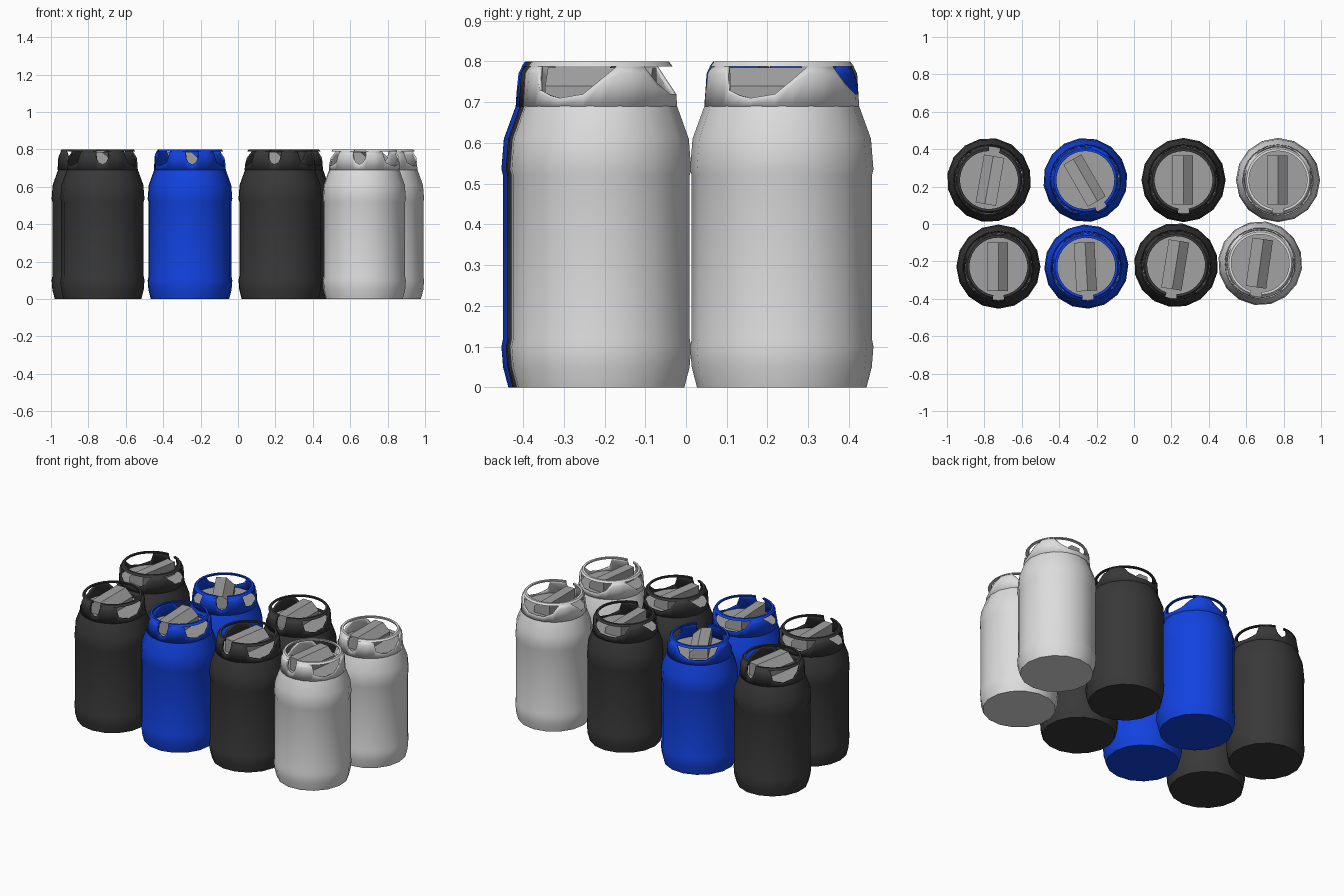
import bpy, bmesh, math
from mathutils import Matrix

cube = bpy.data.objects.get("Cube")
if cube:
    bpy.data.objects.remove(cube, do_unlink=True)


def material(name, rgb):
    m = bpy.data.materials.new(name)
    m.use_nodes = True
    m.diffuse_color = (*rgb, 1)
    m.node_tree.nodes["Principled BSDF"].inputs["Base Color"].default_value = (*rgb, 1)
    return m


BLACK = material("charcoal", (0.04, 0.04, 0.04))
BLUE = material("blue", (0.006, 0.055, 0.75))
WHITE = material("light_grey", (0.72, 0.72, 0.72))
GREY = material("valve_grey", (0.36, 0.36, 0.36))


def finish(bm, name, mat, place, smooth=40, thickness=0):
    bmesh.ops.recalc_face_normals(bm, faces=bm.faces)
    mesh = bpy.data.meshes.new(name)
    bm.to_mesh(mesh)
    bm.free()
    mesh.materials.append(mat)
    obj = bpy.data.objects.new(name, mesh)
    bpy.context.collection.objects.link(obj)
    obj.matrix_world = place
    if thickness:
        mod = obj.modifiers.new("wall", 'SOLIDIFY')
        mod.thickness = thickness
        mod.offset = -1
    if smooth:
        bpy.ops.object.select_all(action='DESELECT')
        obj.select_set(True)
        bpy.context.view_layer.objects.active = obj
        bpy.ops.object.shade_smooth_by_angle(angle=math.radians(smooth))
    return obj


def polar(r, deg, z):
    # zero degrees points to the front
    a = math.radians(deg)
    return (r * math.sin(a), -r * math.cos(a), z)


def bridge(bm, loops, closed):
    for a, b in zip(loops, loops[1:]):
        n = len(a)
        for i in range(n if closed else n - 1):
            j = (i + 1) % n
            bm.faces.new((a[i], a[j], b[j], b[i]))


def lerp(points, t):
    for (a, va), (b, vb) in zip(points, points[1:]):
        if t <= b:
            return va + (vb - va) * (t - a) / (b - a)
    return points[-1][1]


# Profiles: (height, radius) of the shell, (angle from front, height) of the rim
BODY = [(0, .208), (.05, .221), (.10, .225), (.12, .221), (.52, .221),
        (.535, .225), (.61, .219), (.69, .19)]
COLLAR = [(.69, .19), (.77, .185), (.79, .175)]
RIM = [(0, .72), (6, .73), (9, .75), (11, .79), (26, .79), (41, .79), (46, .73),
       (56, .717), (66, .71), (85, .72), (98, .755), (112, .79), (123, .79),
       (135, .79), (147, .745), (163, .72), (180, .72)]


def body(mat, place):
    bm = bmesh.new()
    loops = [[bm.verts.new(polar(r, i * 22.5, z)) for i in range(16)] for z, r in BODY]
    bridge(bm, loops, True)
    bm.faces.new(loops[0])
    finish(bm, "bottle_body", mat, place)


def collar(mat, place):
    # Guard wall whose upper edge dips at the grip openings
    bm = bmesh.new()
    angles = [-a for a, _ in reversed(RIM[1:-1])] + [a for a, _ in RIM]
    loops = [[], [], []]
    for a in angles:
        top = lerp(RIM, abs(a))
        for row, z in zip(loops, (.69, .69 + (top - .69) * .8, top)):
            row.append(bm.verts.new(polar(lerp(COLLAR, z), a, z)))
    bridge(bm, loops, True)
    finish(bm, "collar_wall", mat, place, thickness=0.008)


def rim_ring(mat, place):
    # Thin handle ring, open at the front notch
    bm = bmesh.new()
    section = [(.177, .788), (.168, .80), (.155, .80), (.158, .788)]
    steps = 32
    rings = [[bm.verts.new(polar(r, 10 + 340 * i / steps, z)) for r, z in section]
             for i in range(steps + 1)]
    bridge(bm, rings, True)
    bm.faces.new(rings[0])
    bm.faces.new(rings[-1])
    finish(bm, "handle_ring", mat, place)


def top_plate(place):
    bm = bmesh.new()
    bmesh.ops.create_circle(bm, cap_ends=True, segments=16, radius=.182,
                            matrix=Matrix.Translation((0, 0, .705)))
    finish(bm, "top_plate", GREY, place, smooth=0)


def valve_block(place):
    # Bar with one bevelled long edge
    bm = bmesh.new()
    section = [(-.06, .70), (-.06, .785), (0, .785), (.05, .74), (.05, .70)]
    ends = [[bm.verts.new((x, y, z)) for x, z in section] for y in (-.13, .13)]
    bridge(bm, ends, True)
    for end in ends:
        bm.faces.new(end)
    finish(bm, "valve_block", GREY, place, smooth=0)


# Two rows of bottles: x, y, turn, colour
BOTTLES = [(-.775, .235, 170, BLACK), (-.26, .235, 30, BLUE),
           (.265, .235, 0, BLACK), (.77, .235, 0, WHITE),
           (-.725, -.228, 0, BLACK), (-.255, -.228, 3, BLUE),
           (.225, -.22, -9, BLACK), (.675, -.21, -8, WHITE)]
for x, y, turn, mat in BOTTLES:
    place = Matrix.Translation((x, y, 0)) @ Matrix.Rotation(math.radians(turn), 4, 'Z')
    body(mat, place)
    collar(mat, place)
    rim_ring(mat, place)
    top_plate(place)
    valve_block(place)
